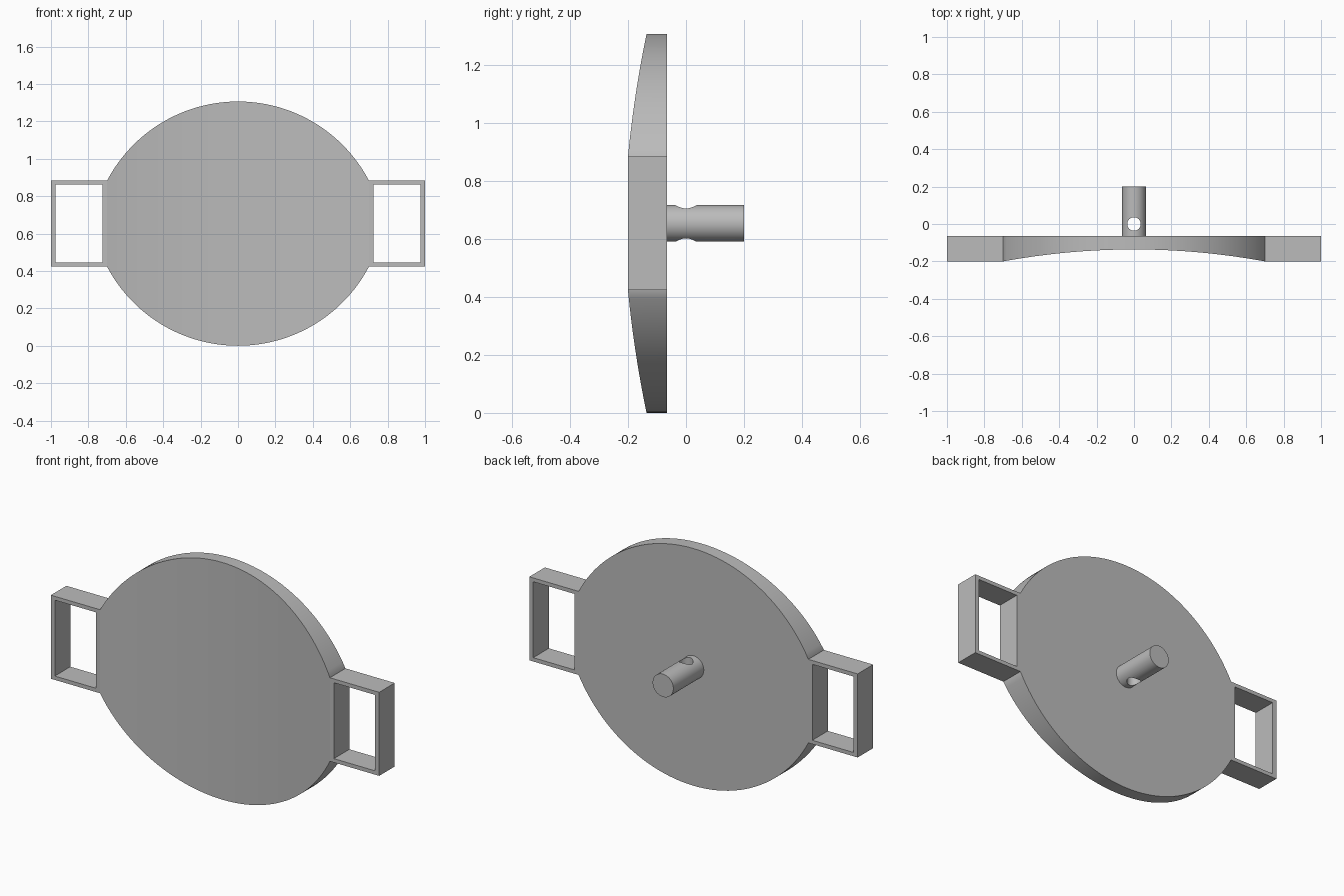
import bpy, bmesh, math
from mathutils import Matrix

cube = bpy.data.objects.get("Cube")
if cube:
    bpy.data.objects.remove(cube, do_unlink=True)

MID = 0.653            # height of the centre line
BACK, FRONT = -0.065, -0.2
CORNER, HALF = 0.7, 0.23
RISE = MID - HALF      # height of the rim arc above the handles
RADIUS = (CORNER ** 2 + RISE ** 2) / (2 * RISE)

grey = bpy.data.materials.new("plain grey")
grey.use_nodes = True
colour = (0.5, 0.5, 0.5, 1)
grey.diffuse_color = colour
grey.node_tree.nodes["Principled BSDF"].inputs["Base Color"].default_value = colour


def finish(name, bm):
    bmesh.ops.recalc_face_normals(bm, faces=bm.faces)
    mesh = bpy.data.meshes.new(name)
    bm.to_mesh(mesh)
    bm.free()
    mesh.materials.append(grey)
    obj = bpy.data.objects.new(name, mesh)
    bpy.context.collection.objects.link(obj)
    return obj


def smooth(obj):
    bpy.ops.object.select_all(action="DESELECT")
    obj.select_set(True)
    bpy.context.view_layer.objects.active = obj
    bpy.ops.object.shade_smooth_by_angle(angle=math.radians(30))


def cylinder(name, radius, depth, matrix):
    bm = bmesh.new()
    bmesh.ops.create_cone(bm, cap_ends=True, segments=48, radius1=radius,
                          radius2=radius, depth=depth, matrix=matrix)
    return finish(name, bm)


# Plate: rim arcs above and below, front hollowed across its width
bm = bmesh.new()
STEPS = 48
sweep = math.asin(CORNER / RADIUS)
rings = []
for i in range(STEPS + 1):
    angle = sweep * (2 * i / STEPS - 1)
    x = RADIUS * math.sin(angle)
    h = MID - RADIUS * (1 - math.cos(angle))
    y = -0.136 + (FRONT + 0.136) * (x / CORNER) ** 2
    rings.append([bm.verts.new(p) for p in (
        (x, y, MID - h), (x, BACK, MID - h), (x, BACK, MID + h), (x, y, MID + h))])
for a, b in zip(rings, rings[1:]):
    for k in range(4):
        n = (k + 1) % 4
        bm.faces.new((a[k], a[n], b[n], b[k]))
bm.faces.new(rings[0])
bm.faces.new(rings[-1])
smooth(finish("plate", bm))


# Handles: rectangular frames either side of the plate
def handle(name, side):
    bm = bmesh.new()
    loops = []
    for y in (FRONT, BACK):
        for x0, x1, h in ((CORNER, 1, HALF), (0.724, 0.976, 0.209)):
            loops.append([bm.verts.new((side * x, y, MID + z)) for x, z in (
                (x0, -h), (x1, -h), (x1, h), (x0, h))])
    outer_f, inner_f, outer_b, inner_b = loops
    for a, b in ((outer_f, inner_f), (outer_b, inner_b),
                 (outer_f, outer_b), (inner_f, inner_b)):
        for k in range(4):
            n = (k + 1) % 4
            bm.faces.new((a[k], a[n], b[n], b[k]))
    finish(name, bm)


handle("left_handle", 1)
handle("right_handle", -1)

# Rear peg with a vertical cross hole
peg = cylinder("peg", 0.063, 0.2 - BACK,
               Matrix.Translation((0, (0.2 + BACK) / 2, MID)) @ Matrix.Rotation(math.pi / 2, 4, "X"))
drill = cylinder("peg_hole_cutter", 0.036, 0.4, Matrix.Translation((0, 0, MID)))
drill.hide_render = True
drill.hide_set(True)
cut = peg.modifiers.new("cross_hole", "BOOLEAN")
cut.operation = "DIFFERENCE"
cut.solver = "EXACT"
cut.object = drill
bpy.context.view_layer.objects.active = peg
peg.select_set(True)
bpy.ops.object.modifier_apply(modifier=cut.name)
bpy.data.objects.remove(drill, do_unlink=True)
smooth(peg)
